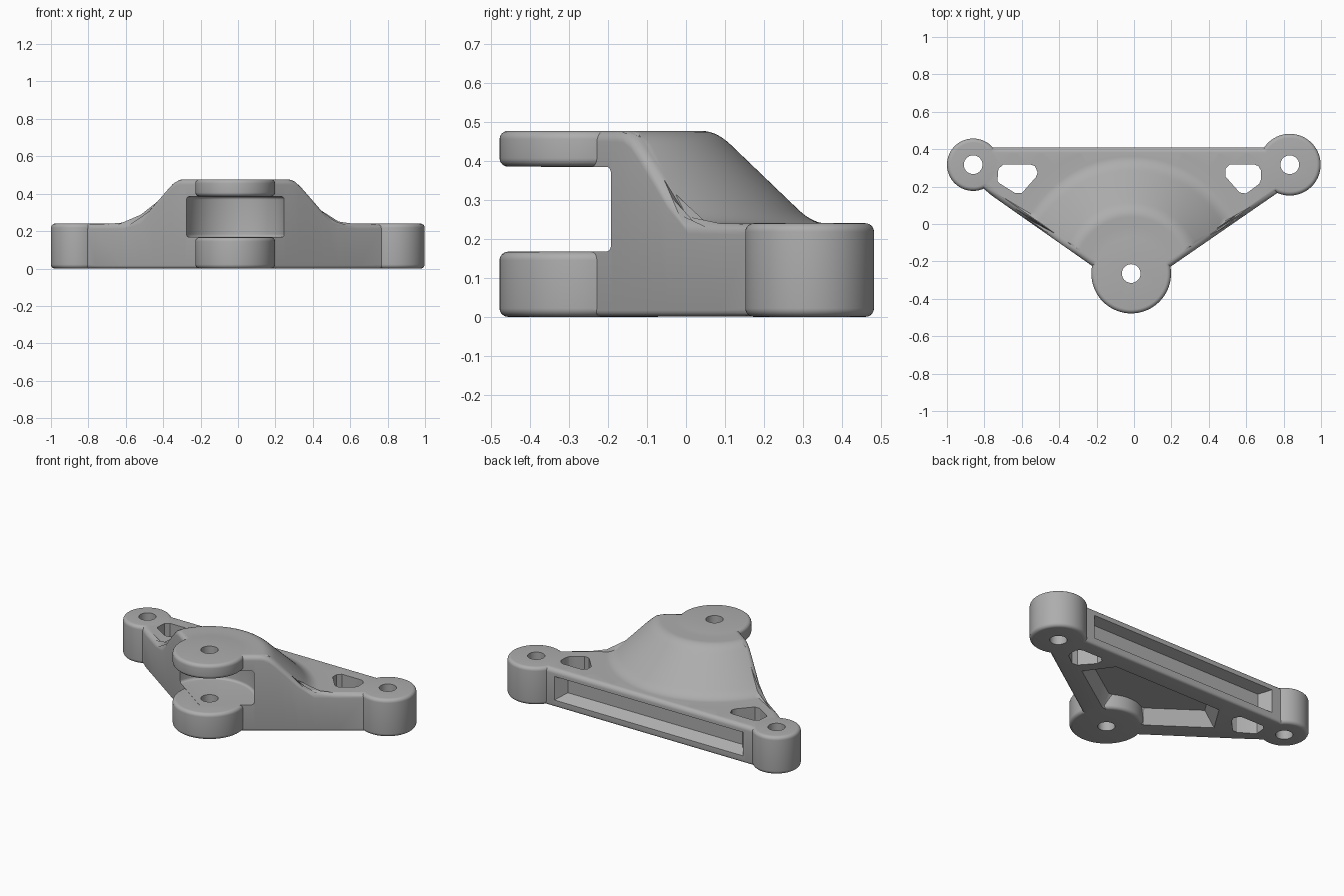
import bpy, bmesh, math
from mathutils import Vector

if "Cube" in bpy.data.objects:
    bpy.data.objects.remove(bpy.data.objects["Cube"])

grey = bpy.data.materials.new("plain_grey")
grey.diffuse_color = (0.42, 0.42, 0.42, 1)
grey.use_nodes = True
grey.node_tree.nodes["Principled BSDF"].inputs["Base Color"].default_value = grey.diffuse_color

HUB = Vector((-0.015, -0.265))        # clevis pivot
LEFT, RIGHT = Vector((-0.86, 0.317)), Vector((0.833, 0.317))
FILLET = 0.028


def finish(name, bm):
    bmesh.ops.remove_doubles(bm, verts=bm.verts, dist=1e-5)
    bmesh.ops.recalc_face_normals(bm, faces=bm.faces)
    me = bpy.data.meshes.new(name)
    bm.to_mesh(me)
    bm.free()
    me.materials.append(grey)
    ob = bpy.data.objects.new(name, me)
    bpy.context.collection.objects.link(ob)
    return ob


def loft(name, rings):
    """Closed solid through matching rings of points."""
    bm = bmesh.new()
    loops = [[bm.verts.new(p) for p in ring] for ring in rings]
    n = len(loops[0])
    for a, b in zip(loops, loops[1:]):
        for i in range(n):
            j = (i + 1) % n
            bm.faces.new((a[i], a[j], b[j], b[i]))
    bm.faces.new(loops[0][::-1])
    bm.faces.new(loops[-1])
    return finish(name, bm)


def disc(name, c, r, z0, z1, f, segs=72):
    """Cylinder with rounded rims (f = rim radius)."""
    prof = []
    if f:
        for k in range(7):
            a = math.pi / 2 * k / 6
            prof.append((r - f + f * math.sin(a), z0 + f - f * math.cos(a)))
        prof += [(q, z0 + z1 - z) for q, z in reversed(prof)]
    else:
        prof = [(r, z0), (r, z1)]
    return loft(name, [[(c.x + q * math.cos(2 * math.pi * i / segs),
                         c.y + q * math.sin(2 * math.pi * i / segs), z)
                        for i in range(segs)] for q, z in prof])


def prism(name, poly, z0, z1):
    return loft(name, [[(x, y, z) for x, y in poly] for z in (z0, z1)])


def combine(ob, tool, op):
    m = ob.modifiers.new(op.lower(), 'BOOLEAN')
    m.operation, m.solver, m.object = op, 'EXACT', tool
    bpy.context.view_layer.objects.active = ob
    bpy.ops.object.modifier_apply(modifier=m.name)
    bpy.data.objects.remove(tool, do_unlink=True)


# Body outline as half planes, listed counter-clockwise
outline = [Vector(p) for p in ((-0.013, -0.372), (0.833, 0.212), (0.833, 0.41),
                               (-0.86, 0.41), (-0.86, 0.222))]
planes = []
for a, b in zip(outline, outline[1:] + outline[:1]):
    e = (b - a).normalized()
    n = Vector((e.y, -e.x))
    planes.append((n, n.dot(a - HUB)))


def reach(d, inset):
    """Distance from the hub to the inset outline along d."""
    return min((c - inset) / n.dot(d) for n, c in planes if n.dot(d) > 1e-6)


def ramp(x, w=0.037):
    return 0 if x < -w else x if x > w else (x + w) ** 2 / (4 * w)


def height(r):
    """Conical hump blending into the flat plate."""
    return 0.4765 - 0.96 * (ramp(r - 0.343) - ramp(r - 0.590))


# Body: polar sheets round the hub with rounded top and bottom edges
radii = ([0.15, 0.25, 0.3] + [0.306 + 0.0105 * k for k in range(8)]
         + [0.42, 0.46, 0.5, 0.54] + [0.553 + 0.0105 * k for k in range(8)]
         + [0.7, 0.8, 0.9, 1.0, 1.3])
bm = bmesh.new()
COUNT = 240
columns = []
for i in range(COUNT):
    t = 2 * math.pi * (i + 0.5) / COUNT
    d = Vector((math.cos(t), math.sin(t)))
    inner = reach(d, FILLET)
    pts = [(min(r, inner), height(min(r, inner))) for r in radii]
    for k in range(1, 7):
        a = math.pi / 2 * k / 6
        r = reach(d, FILLET * (1 - math.sin(a)))
        pts.append((r, height(r) - FILLET * (1 - math.cos(a))))
    for k in range(5):
        a = math.pi / 2 * k / 4
        pts.append((reach(d, 0.016 * (1 - math.cos(a))),
                    0.0165 - 0.016 * math.sin(a)))
    columns.append([bm.verts.new((HUB.x + d.x * r, HUB.y + d.y * r, z))
                    for r, z in pts])
top = bm.verts.new((HUB.x, HUB.y, 0.4765))
for i, a in enumerate(columns):
    b = columns[(i + 1) % COUNT]
    bm.faces.new((top, a[0], b[0]))
    for k in range(len(a) - 1):
        bm.faces.new((a[k], a[k + 1], b[k + 1], b[k]))
bm.faces.new([c[-1] for c in columns])
body = finish("bracket_body", bm)

# Clevis slot
combine(body, disc("slot_cutter", HUB, 0.272, 0.168, 0.384, 0.016), 'DIFFERENCE')

# Tapered pocket underneath
pocket = [(0.38, 0.295), (-0.39, 0.295), (-0.50, 0.12), (-0.17, -0.115), (0.14, -0.115), (0.50, 0.13)]
mid = Vector((0, 0.12))
rings = []
for z, s in ((-0.02, 1.02), (0.0, 1.0), (0.09, 0.86)):
    rings.append([(*(mid + (Vector(p) - mid) * s), z) for p in pocket])
combine(body, loft("pocket_cutter", rings), 'DIFFERENCE')

# Tapered recess along the back edge
rings = []
for y, x0, x1, z0, z1 in ((0.45, -0.70, 0.65, 0.04, 0.20), (0.41, -0.69, 0.64, 0.045, 0.195),
                          (0.345, -0.64, 0.59, 0.08, 0.175)):
    rings.append([(x0, y, z0), (x1, y, z0), (x1, y, z1), (x0, y, z1)])
combine(body, loft("recess_cutter", rings), 'DIFFERENCE')

# Clevis ears and mounting bosses
for c, r, z0, z1 in ((HUB, 0.213, 0, 0.167), (HUB, 0.213, 0.385, 0.477),
                     (LEFT, 0.14, 0, 0.24), (RIGHT, 0.165, 0, 0.24)):
    combine(body, disc("boss", c, r, z0, z1, 0.022), 'UNION')

# Bolt holes
for c in (HUB, LEFT, RIGHT):
    combine(body, disc("bolt_cutter", c, 0.05, -0.1, 0.6, 0, 40), 'DIFFERENCE')

# Lightening windows
for poly in ([(-0.70, 0.317), (-0.725, 0.295), (-0.73, 0.23), (-0.715, 0.215), (-0.635, 0.165),
              (-0.60, 0.165), (-0.525, 0.25), (-0.515, 0.275), (-0.53, 0.31), (-0.55, 0.317)],
             [(0.51, 0.317), (0.488, 0.295), (0.488, 0.255), (0.565, 0.168), (0.60, 0.163),
              (0.67, 0.215), (0.68, 0.24), (0.68, 0.285), (0.665, 0.31), (0.645, 0.317)]):
    combine(body, prism("window_cutter", poly, -0.1, 0.5), 'DIFFERENCE')

bpy.ops.object.select_all(action='DESELECT')
body.select_set(True)
bpy.context.view_layer.objects.active = body
bpy.ops.object.shade_smooth_by_angle(angle=math.radians(32))
